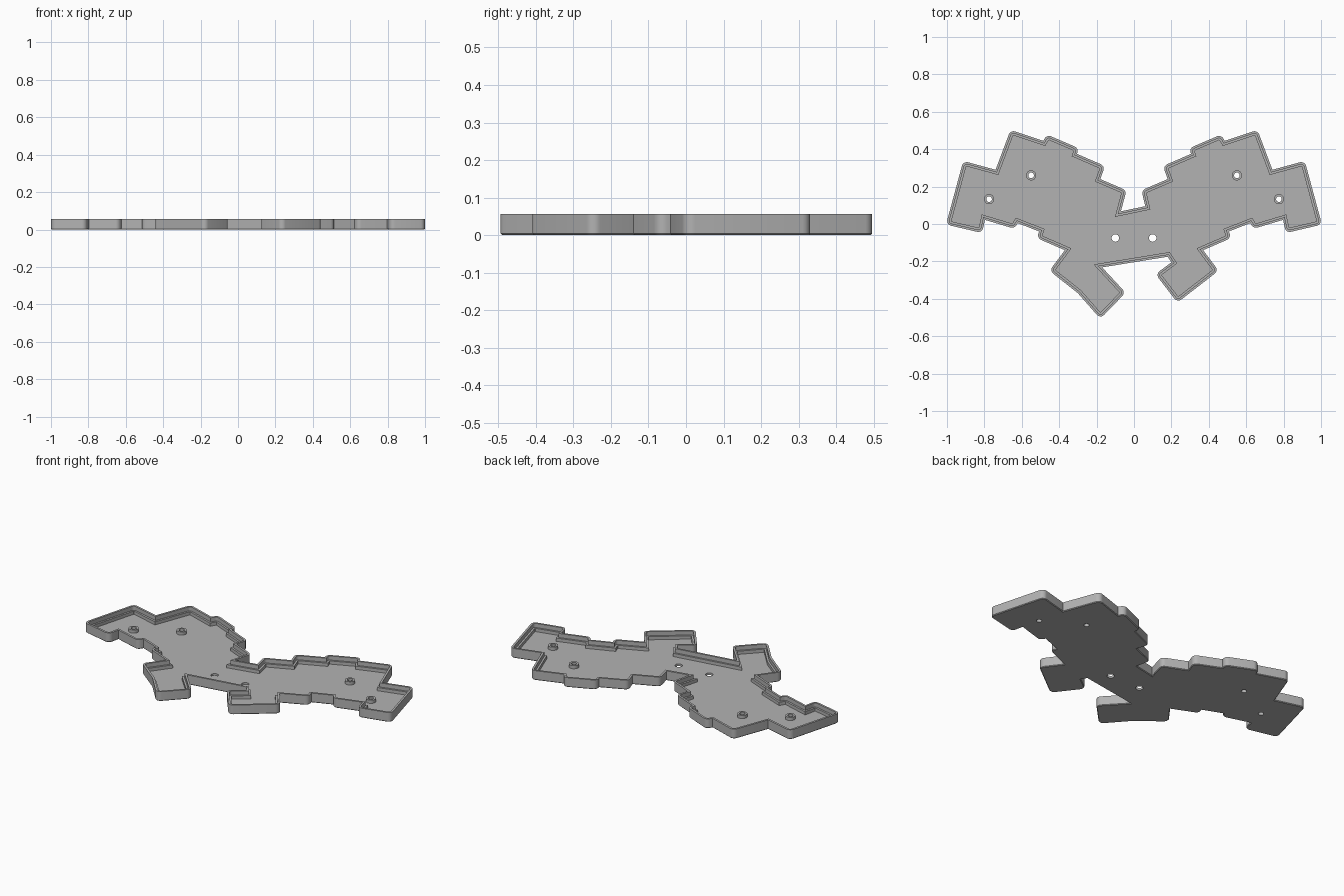
import bpy, bmesh, math
from mathutils import Vector, Matrix

if "Cube" in bpy.data.objects:
    bpy.data.objects.remove(bpy.data.objects["Cube"], do_unlink=True)

grey = bpy.data.materials.new("grey_plastic")
grey.use_nodes = True
COLOUR = (0.45, 0.45, 0.45, 1)
grey.diffuse_color = COLOUR
grey.node_tree.nodes["Principled BSDF"].inputs["Base Color"].default_value = COLOUR

# Outline of one wing, from the central notch round to the thumb block
WING = [(.04, .18), (.18, .24), (.155, .31), (.305, .375), (.295, .405),
        (.465, .478), (.485, .445), (.66, .503), (.74, .29), (.913, .337),
        (1.005, -.003), (.812, -.048), (.797, .022), (.64, -.025), (.622, .005),
        (.507, -.04), (.52, -.075), (.37, -.14), (.452, -.25)]
THUMBS = [(.232, -.42), (.115, -.268), (.2, -.205), (.18, -.175),
          (-.17, -.232), (-.045, -.367), (-.18, -.507), (-.3, -.37)]
NOTCH = [(-.07, .068), (.06, .095)]
mirrored = [(-x, y) for x, y in reversed(WING)]
OUTLINE = [Vector(p) for p in reversed(WING + THUMBS + mirrored + NOTCH)]

CORNER, STEPS = 0.027, 6
TOP, LEDGE, FLOOR = 0.056, 0.032, 0.013


def inset_loop(d):
    """Outline moved inward by d, with rounded convex corners."""
    pts = []
    n = len(OUTLINE)
    for i, p in enumerate(OUTLINE):
        a = (p - OUTLINE[i - 1]).normalized()
        b = (OUTLINE[(i + 1) % n] - p).normalized()
        na, nb = Vector((a.y, -a.x)), Vector((b.y, -b.x))
        miter = (na + nb) / (1 + na.dot(nb))
        turn = math.atan2(a.x * b.y - a.y * b.x, a.dot(b))
        if turn > 0.3:
            r = CORNER - d
            centre = p - miter * CORNER
            start = math.atan2(na.y, na.x)
            for k in range(STEPS + 1):
                t = start + turn * k / STEPS
                pts.append(centre + Vector((math.cos(t), math.sin(t))) * r)
        else:
            pts.append(p - miter * d)
    return pts


def finish(bm, name):
    bmesh.ops.recalc_face_normals(bm, faces=bm.faces)
    mesh = bpy.data.meshes.new(name)
    bm.to_mesh(mesh)
    bm.free()
    mesh.materials.append(grey)
    obj = bpy.data.objects.new(name, mesh)
    bpy.context.collection.objects.link(obj)
    return obj


def cylinder(bm, x, y, r, z0, z1):
    bmesh.ops.create_cone(bm, cap_ends=True, segments=24, radius1=r, radius2=r,
                          depth=z1 - z0,
                          matrix=Matrix.Translation((x, y, (z0 + z1) / 2)))


# Tray: underside, chamfer, outer wall, rim, inner ledge and floor
PROFILE = [(.004, 0), (0, .004), (0, TOP), (.012, TOP), (.012, LEDGE),
           (.023, LEDGE), (.023, FLOOR)]
bm = bmesh.new()
rings = [[bm.verts.new((p.x, p.y, z)) for p in inset_loop(d)] for d, z in PROFILE]
for low, high in zip(rings, rings[1:]):
    for i in range(len(low)):
        bm.faces.new((low[i - 1], low[i], high[i], high[i - 1]))
bm.faces.new(rings[0])
bm.faces.new(rings[-1])
tray = finish(bm, "tray")

# Screw holes through the floor
POSTS = [(s * x, y) for s in (-1, 1) for x, y in ((.55, .26), (.775, .133))]
bm = bmesh.new()
for x, y in POSTS:
    cylinder(bm, x, y, .015, -.05, .1)
for s in (-1, 1):
    cylinder(bm, s * .1, -.075, .02, -.05, .1)
cutter = finish(bm, "hole_cutter")
cutter.hide_render = True

cut = tray.modifiers.new("holes", 'BOOLEAN')
cut.operation = 'DIFFERENCE'
cut.solver = 'EXACT'
cut.object = cutter
bpy.context.view_layer.objects.active = tray
bpy.ops.object.modifier_apply(modifier=cut.name)
bpy.data.objects.remove(cutter, do_unlink=True)

# Hollow screw posts standing on the floor
parts = [tray]
for i, (x, y) in enumerate(POSTS):
    bm = bmesh.new()
    loops = []
    for r, z in ((.027, FLOOR), (.027, LEDGE), (.015, LEDGE), (.015, FLOOR)):
        ring = bmesh.ops.create_circle(bm, segments=24, radius=r,
                                       matrix=Matrix.Translation((x, y, z)))
        loops.append(ring["verts"])
    for low, high in zip(loops, loops[1:]):
        for k in range(len(low)):
            bm.faces.new((low[k - 1], low[k], high[k], high[k - 1]))
    parts.append(finish(bm, f"screw_post_{i + 1}"))

# Smooth rounded corners, sharp edges
bpy.ops.object.select_all(action='DESELECT')
for obj in parts:
    obj.select_set(True)
bpy.context.view_layer.objects.active = tray
bpy.ops.object.shade_smooth_by_angle(angle=math.radians(30))
